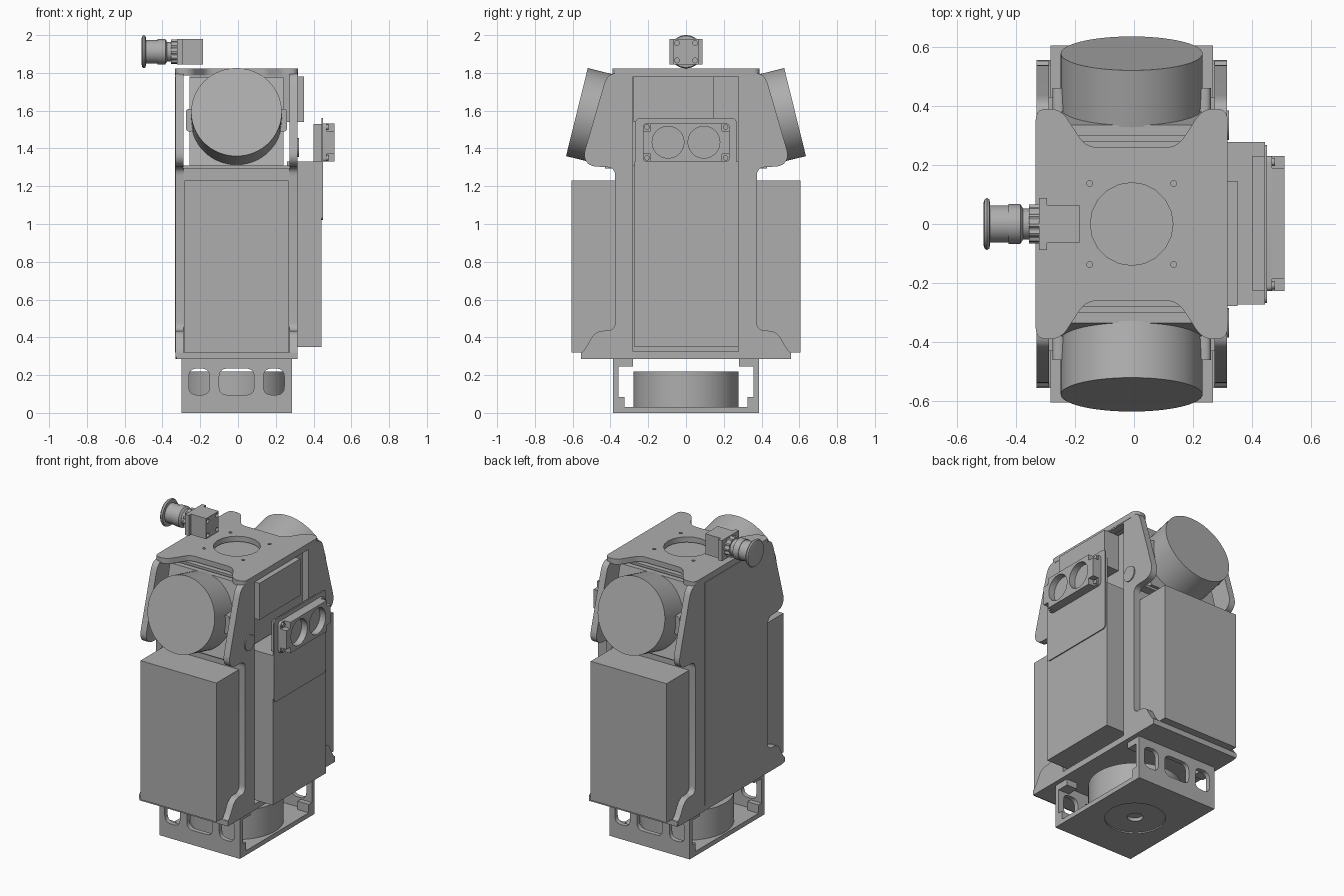
import bpy, bmesh, math
from mathutils import Matrix, Vector

if "Cube" in bpy.data.objects:
    bpy.data.objects.remove(bpy.data.objects["Cube"], do_unlink=True)

grey = bpy.data.materials.new("machine grey")
grey.use_nodes = True
COLOUR = (0.42, 0.42, 0.42, 1)
grey.diffuse_color = COLOUR
grey.node_tree.nodes["Principled BSDF"].inputs["Base Color"].default_value = COLOUR

XC = -0.008  # centre line of the body
FRAMES = {
    "x": Matrix(((0, 0, 1, 0), (1, 0, 0, 0), (0, 1, 0, 0), (0, 0, 0, 1))),
    "y": Matrix(((1, 0, 0, 0), (0, 0, 1, 0), (0, 1, 0, 0), (0, 0, 0, 1))),
    "z": Matrix.Identity(4),
}


def finish(name, bm):
    bmesh.ops.remove_doubles(bm, verts=bm.verts, dist=1e-5)
    bmesh.ops.recalc_face_normals(bm, faces=bm.faces)
    me = bpy.data.meshes.new(name)
    bm.to_mesh(me)
    bm.free()
    me.shade_smooth()
    me.set_sharp_from_angle(angle=math.radians(32))
    me.materials.append(grey)
    ob = bpy.data.objects.new(name, me)
    bpy.context.collection.objects.link(ob)
    return ob


def rect(u0, u1, v0, v1):
    return [(u0, v0), (u1, v0), (u1, v1), (u0, v1)]


def circle(u, v, r, n=48):
    return [(u + r * math.cos(math.tau * i / n), v + r * math.sin(math.tau * i / n)) for i in range(n)]


def rounded(pts, r, n=5):
    # replace every corner with a short curve
    out = []
    for i, p in enumerate(pts):
        p, a, b = Vector(p), Vector(pts[i - 1]), Vector(pts[(i + 1) % len(pts)])
        s = p + (a - p).normalized() * min(r, (a - p).length * 0.45)
        e = p + (b - p).normalized() * min(r, (b - p).length * 0.45)
        for k in range(n + 1):
            t = k / n
            out.append(tuple(s * (1 - t) ** 2 + p * (2 * t * (1 - t)) + e * t * t))
    return out


def mirrored(half):
    # close a left-hand outline with its reflection
    return half + [(-u, v) for u, v in reversed(half)]


def plate(name, axis, lo, hi, outline, holes=()):
    # extruded flat outline with openings
    cu = bpy.data.curves.new(name, "CURVE")
    cu.dimensions, cu.fill_mode, cu.extrude = "2D", "BOTH", (hi - lo) / 2
    for loop in [outline, *holes]:
        sp = cu.splines.new("POLY")
        sp.points.add(len(loop) - 1)
        sp.use_cyclic_u = True
        for point, (u, v) in zip(sp.points, loop):
            point.co = (u, v, 0, 1)
    tmp = bpy.data.objects.new(name + " outline", cu)
    bpy.context.collection.objects.link(tmp)
    dg = bpy.context.evaluated_depsgraph_get()
    me = bpy.data.meshes.new_from_object(tmp.evaluated_get(dg))
    bm = bmesh.new()
    bm.from_mesh(me)
    bpy.data.objects.remove(tmp, do_unlink=True)
    bpy.data.curves.remove(cu)
    bpy.data.meshes.remove(me)
    bm.transform(FRAMES[axis] @ Matrix.Translation((0, 0, (lo + hi) / 2)))
    return finish(name, bm)


def box(name, x0, x1, y0, y1, z0, z1):
    return plate(name, "z", z0, z1, rect(x0, x1, y0, y1))


def cylinder(name, start, end, r, n=64):
    a, b = Vector(start), Vector(end)
    bm = bmesh.new()
    turn = (b - a).to_track_quat("Z", "Y").to_matrix().to_4x4()
    bmesh.ops.create_cone(bm, cap_ends=True, segments=n, radius1=r, radius2=r, depth=(b - a).length,
                          matrix=Matrix.Translation((a + b) / 2) @ turn)
    return finish(name, bm)


# base bracket: floor, windowed walls and corner blocks
floor_z = 0.03
plate("base_floor", "z", 0, floor_z, rect(XC - 0.29, XC + 0.293, -0.387, 0.387), [circle(XC, 0, 0.18)])
plate("base_hub", "z", 0.008, floor_z, circle(XC, 0, 0.18), [circle(XC, 0, 0.048, 12)])
cylinder("turntable_drum", (XC, 0, floor_z), (XC, 0, 0.22), 0.278)
windows = [rounded(rect(a, b, 0.095, 0.235), 0.045) for a, b in ((-0.26, -0.15), (-0.1, 0.085), (0.135, 0.245))]
for side, s in (("front", -1), ("back", 1)):
    lo, hi = sorted((s * 0.357, s * 0.387))
    plate(side + "_base_wall", "y", lo, hi, rect(XC - 0.29, XC + 0.293, 0, 0.285), windows)
    for tag, x in (("right", XC - 0.29), ("left", XC + 0.213)):
        lo, hi = sorted((s * 0.28, s * 0.36))
        box(f"{side}_{tag}_top_flange", x, x + 0.08, lo, hi, 0.245, 0.285)
        lo, hi = sorted((s * 0.325, s * 0.36))
        box(f"{side}_{tag}_foot_block", x, x + 0.08, lo, hi, floor_z, 0.085)

# main body
box("deck_plate", XC - 0.317, XC + 0.323, -0.555, 0.555, 0.285, 0.32)
box("lower_core", XC - 0.285, XC + 0.285, -0.372, 0.372, 0.32, 1.3)
box("core_lip", XC - 0.285, XC + 0.285, -0.43, 0.43, 1.295, 1.31)
plate("upper_core", "x", XC - 0.25, XC + 0.25,
      mirrored([(-0.45, 1.31), (-0.335, 1.775), (-0.3, 1.775), (-0.3, 1.765), (-0.28, 1.765), (-0.28, 1.78)]))

# shaped side plates, the left one opened for the equipment bay
profile = rounded(mirrored([(-0.555, 0.285), (-0.555, 0.32), (-0.535, 0.335), (-0.48, 0.435), (-0.375, 0.435),
                            (-0.375, 1.3), (-0.51, 1.305), (-0.545, 1.355), (-0.425, 1.77), (-0.39, 1.8)]), 0.045)
plate("right_side_plate", "x", -0.33, -0.288, profile)
plate("left_side_plate", "x", 0.272, 0.315, profile, [rect(-0.28, 0.277, 0.325, 1.78)])
plate("right_cover_panel", "x", -0.334, -0.325, rect(-0.28, 0.28, 0.32, 1.78))
for side, y in (("front", -0.335), ("back", 0.335)):
    cylinder(side + "_side_button", (0.31, y, 1.405), (0.322, y, 1.405), 0.05, 32)

# top plate with waist cut-outs, centre opening and bolt holes
half = [(XC - 0.325, -0.39), (XC - 0.24, -0.39), (XC - 0.155, -0.26)]
front_edge = half + [(2 * XC - x, y) for x, y in reversed(half)]
outline = rounded(front_edge + [(x, -y) for x, y in reversed(front_edge)], 0.04)
bolts = [circle(XC + 0.142 * a, 0.137 * b, 0.01, 12) for a in (-1, 1) for b in (-1, 1)]
plate("top_plate", "z", 1.787, 1.822, outline, [circle(XC, 0, 0.14, 20)] + bolts)

# battery boxes, tilted lamp drums and their small brackets on both ends
for side, s in (("front", -1), ("back", 1)):
    lo, hi = sorted((s * 0.37, s * 0.605))
    box(side + "_storage_box", XC - 0.275, XC + 0.275, lo, hi, 0.32, 1.23)
    cylinder(side + "_tilted_drum", (XC, s * 0.385, 1.545), (XC, s * 0.5775, 1.5925), 0.24)
    lo, hi = sorted((s * 0.38, s * 0.46))
    for tag, t in (("right", -1), ("left", 1)):
        a, b = sorted((XC + t * 0.225, XC + t * 0.268))
        plate(f"{side}_{tag}_drum_bracket", "y", lo, hi, rounded(rect(a, b, 1.49, 1.61), 0.02))

# equipment on the left side
box("equipment_box", 0.26, 0.443, -0.273, 0.277, 0.35, 1.33)
box("upper_cover_block", 0.24, 0.35, -0.277, 0.145, 1.54, 1.78)
plate("sensor_backplate", "x", 0.441, 0.45, rounded(rect(-0.268, 0.268, 1.02, 1.56), 0.025))
box("sensor_rear_block", 0.4, 0.442, -0.225, 0.23, 1.33, 1.53)
head = rounded(rect(-0.227, 0.23, 1.33, 1.533), 0.02)
eyes = [circle(y, 1.433, 0.084) for y in (-0.095, 0.095)]
plate("sensor_flange", "x", 0.45, 0.468, head)
c = 0.04
notched = []
for u, v, du, dv in ((-0.227, 1.33, 1, 1), (0.23, 1.33, -1, 1), (0.23, 1.533, -1, -1), (-0.227, 1.533, 1, -1)):
    corner = [(u, v + c * dv), (u + c * du, v + c * dv), (u + c * du, v)]
    notched += corner if du * dv > 0 else corner[::-1]
    cylinder("sensor_screw", (0.46, u + 0.02 * du, v + 0.02 * dv), (0.478, u + 0.02 * du, v + 0.02 * dv), 0.014, 16)
plate("sensor_head", "x", 0.468, 0.51, notched, eyes)

# stop button: mounting block, flange and lathed knob
MZ = 1.912
holes = [circle(y, MZ + z, 0.013, 16) for y in (-0.048, 0.048) for z in (-0.046, 0.046)]
plate("button_block", "x", -0.2, -0.185, rect(-0.065, 0.065, 1.845, 1.98), holes)
box("button_block_body", -0.31, -0.2, -0.065, 0.065, 1.845, 1.98)
box("button_flange", -0.322, -0.295, -0.088, 0.088, 1.845, 1.98)
steps = [(-0.51, 0), (-0.51, 0.07), (-0.506, 0.083), (-0.498, 0.088), (-0.489, 0.083), (-0.487, 0.063), (-0.425, 0.063),
         (-0.425, 0.067), (-0.385, 0.067), (-0.375, 0.052), (-0.35, 0.052), (-0.35, 0), ]
bm = bmesh.new()
ring = [bm.verts.new((x, 0, r)) for x, r in steps]
edges = [bm.edges.new(pair) for pair in zip(ring, ring[1:])]
bmesh.ops.spin(bm, geom=ring + edges, cent=(0, 0, 0), axis=(1, 0, 0), angle=math.tau, steps=48)
bm.transform(Matrix.Translation((0, 0, MZ)))
finish("stop_button", bm)
teeth = [(r * math.cos(math.tau * i / 48), MZ + r * math.sin(math.tau * i / 48))
         for i, r in enumerate([0.066, 0.066, 0.059, 0.059] * 12)]
plate("button_collar", "x", -0.355, -0.318, teeth)
